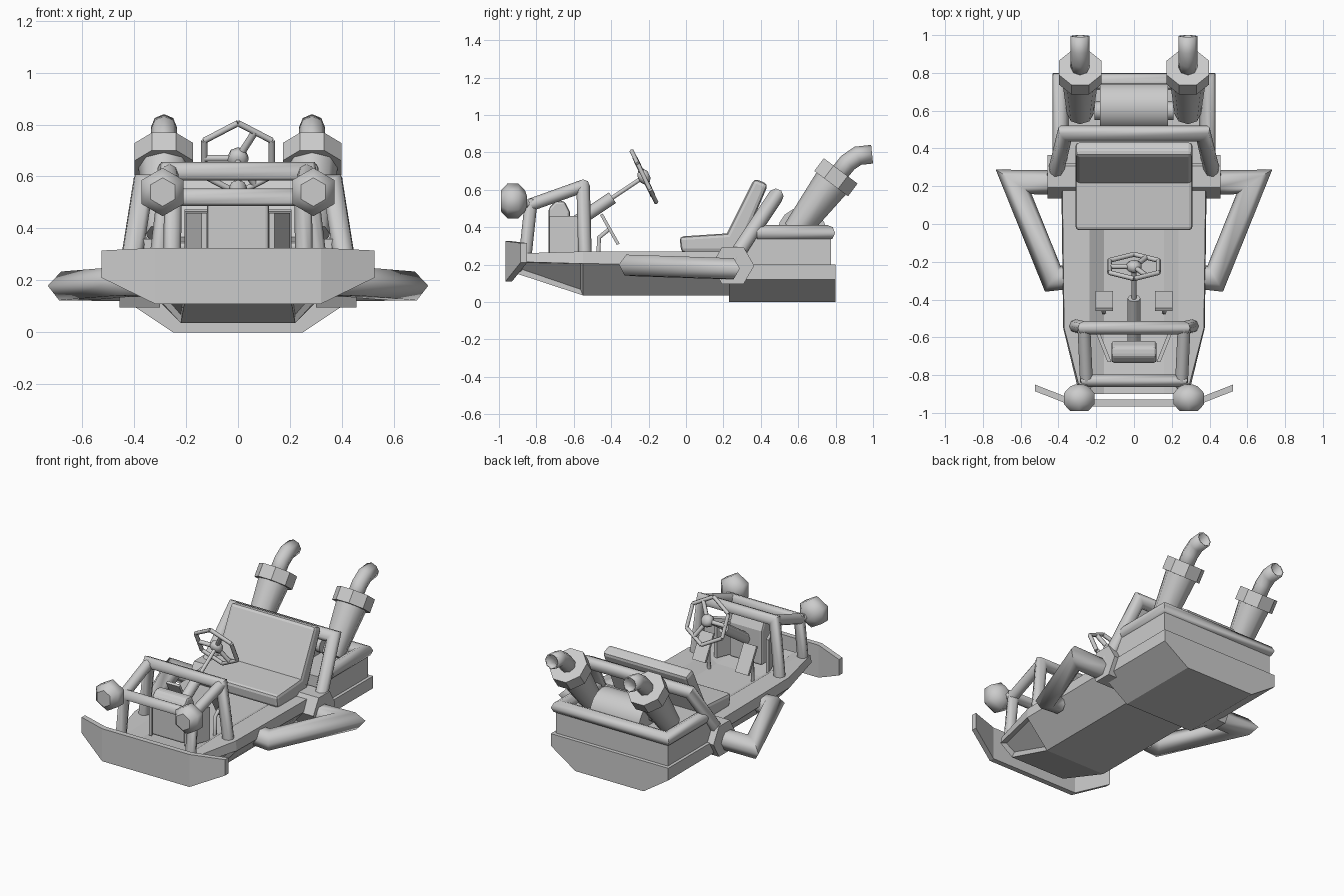
import bpy, bmesh
from math import cos, sin, pi, radians
from mathutils import Vector as V

if "Cube" in bpy.data.objects:
    bpy.data.objects.remove(bpy.data.objects["Cube"])

grey = bpy.data.materials.new("plain grey")
grey.use_nodes = True
grey.diffuse_color = (0.6, 0.6, 0.6, 1)
grey.node_tree.nodes["Principled BSDF"].inputs["Base Color"].default_value = (0.6, 0.6, 0.6, 1)


def skin(name, rings, caps=True, smooth=0, bevel=0, pockets=None):
    """Joins a row of equal rings into one skin."""
    bm = bmesh.new()
    rows = [[bm.verts.new(p) for p in ring] for ring in rings]
    n = len(rows[0])
    for a, b in zip(rows, rows[1:]):
        for i in range(n):
            j = (i + 1) % n
            bm.faces.new((a[i], a[j], b[j], b[i]))
    if caps:
        bm.faces.new(rows[0])
        bm.faces.new(rows[-1])
    bmesh.ops.recalc_face_normals(bm, faces=bm.faces)
    if pockets:
        chosen = [f for f in bm.faces if pockets(f.calc_center_median())]
        bmesh.ops.inset_individual(bm, faces=chosen, thickness=0.03, depth=-0.02)
    mesh = bpy.data.meshes.new(name)
    bm.to_mesh(mesh)
    bm.free()
    mesh.materials.append(grey)
    if smooth:
        mesh.shade_smooth()
        mesh.set_sharp_from_angle(angle=radians(smooth))
    ob = bpy.data.objects.new(name, mesh)
    bpy.context.scene.collection.objects.link(ob)
    if bevel:
        mod = ob.modifiers.new("soft edges", "BEVEL")
        mod.width, mod.segments = bevel, 2
    return ob


def circle(centre, axis, r, n, phase=0.0):
    side = axis.cross(V((0, 0, 1)) if abs(axis.z) < 0.9 else V((0, 1, 0))).normalized()
    up = side.cross(axis)
    angles = [2 * pi * (i + phase) / n for i in range(n)]
    return [centre + r * (side * cos(a) + up * sin(a)) for a in angles]


def tube(name, path, r, n=8, caps=True, closed=False):
    """Sweeps a ring along a path with mitred corners."""
    pts = [V(p) for p in path]
    dirs = [(b - a).normalized() for a, b in zip(pts, pts[1:])]
    rings = [circle(pts[0], dirs[0], r, n)]
    for k, d in enumerate(dirs):
        mitre = d + dirs[min(k + 1, len(dirs) - 1)]
        rings.append([v + d * ((pts[k + 1] - v).dot(mitre) / d.dot(mitre)) for v in rings[-1]])
    return skin(name, rings, caps, smooth=62)


def lathe(name, profile, origin, axis, n=8, phase=0.0, smooth=62):
    axis = V(axis).normalized()
    return skin(name, [circle(V(origin) + axis * t, axis, r, n, phase) for t, r in profile], smooth=smooth)


def prism(name, yz, x0, x1, bevel=0):
    return skin(name, [[(x, y, z) for y, z in yz] for x in (x0, x1)], bevel=bevel)


def box(name, x, y, z, bevel=0):
    return prism(name, [(y[0], z[0]), (y[1], z[0]), (y[1], z[1]), (y[0], z[1])], x[0], x[1], bevel)


# Floor pan with a sunken foot well and side pockets
def hull_ring(y, top, mid, low, z_top, z_mid, z_low, well):
    half = [(low, z_low), (mid, z_mid), (top, z_top), (0.235, z_top), (0.16, z_top - well)]
    return [(x, y, z) for x, z in half] + [(-x, y, z) for x, z in reversed(half)]


skin("floor_pan", [
    hull_ring(-0.9, 0.28, 0.29, 0.2, 0.26, 0.215, 0.15, 0.01),
    hull_ring(-0.55, 0.37, 0.375, 0.22, 0.27, 0.205, 0.035, 0.05),
    hull_ring(0.25, 0.38, 0.385, 0.22, 0.27, 0.2, 0.035, 0.05),
], pockets=lambda c: c.y < -0.6 and 0.08 < c.z < 0.19 and abs(c.x) > 0.2)

# Rear body: faceted skirt, upper box and padded rim
skirt = [(-0.25, 0), (0.25, 0), (0.43, 0.12), (0.43, 0.2), (-0.43, 0.2), (-0.43, 0.12)]
skin("rear_skirt", [[(x, y, z) for x, z in skirt] for y in (0.23, 0.8)])
box("rear_body", (-0.41, 0.41), (0.32, 0.775), (0.19, 0.36))
tube("rear_rim", [(0.39, 0.38, 0.37), (0.39, 0.755, 0.37), (-0.39, 0.755, 0.37), (-0.39, 0.38, 0.37)], 0.042)
lathe("engine_drum", [(-0.18, 0.13), (0.18, 0.13)], (0, 0.62, 0.375), (1, 0, 0), 16, smooth=35)
lathe("engine_axle", [(-0.21, 0.05), (0.21, 0.05)], (0, 0.6, 0.42), (1, 0, 0), 10)

# Bench seat and roll bar
prism("seat_cushion", [(-0.035, 0.35), (-0.025, 0.265), (0.3, 0.265), (0.27, 0.37)], -0.31, 0.31, 0.02)
prism("seat_back", [(0.2, 0.33), (0.365, 0.66), (0.44, 0.63), (0.29, 0.28)], -0.31, 0.31, 0.022)
tube("roll_bar", [(0.42, 0.25, 0.22), (0.365, 0.48, 0.565), (-0.365, 0.48, 0.565), (-0.42, 0.25, 0.22)], 0.042)

# Front cage
tube("cage_rear_hoop", [(0.31, -0.54, 0.24), (0.265, -0.55, 0.62), (-0.265, -0.55, 0.62), (-0.31, -0.54, 0.24)], 0.036)
tube("cage_front_hoop", [(0.255, -0.86, 0.24), (0.25, -0.83, 0.52), (-0.25, -0.83, 0.52), (-0.255, -0.86, 0.24)], 0.034)

# Bumper plate with swept wings
bumper = []
for x, y, low, high in [(-0.525, -0.87, 0.21, 0.315), (-0.32, -0.95, 0.11, 0.325),
                        (0.32, -0.95, 0.11, 0.325), (0.525, -0.87, 0.21, 0.315)]:
    bumper.append([(x, y - 0.015, low), (x, y - 0.015, high), (x, y + 0.02, high), (x, y + 0.02, low)])
skin("front_bumper", bumper)

# Console, steering column and wheel
prism("console", [(-0.735, 0.25), (-0.735, 0.5), (-0.7, 0.54), (-0.65, 0.54), (-0.62, 0.48), (-0.62, 0.25)],
      -0.12, 0.12, 0.015)
hub = V((0, -0.225, 0.67))
wheel_axis = V((0, 0.9, 0.43)).normalized()
column_foot = V((0, -0.645, 0.39))
column_mid = column_foot.lerp(hub, 0.6)
tube("column_sleeve", [column_foot, column_mid], 0.034)
tube("column_rod", [column_mid, hub], 0.013, 6)
rim_points = circle(hub, wheel_axis, 0.15, 6, 0.5)
for i, p in enumerate(rim_points):
    tube(f"wheel_rim_{i}", [p, rim_points[(i + 1) % 6]], 0.013, 6)
for i in (1, 3, 5):
    tube(f"wheel_spoke_{i}", [hub, rim_points[i].lerp(rim_points[i - 1], 0.5)], 0.014, 6)
lathe("wheel_hub", [(-0.03, 0.02), (-0.015, 0.04), (0.015, 0.04), (0.03, 0.02)], hub, wheel_axis)

for label, s in (("left", 1), ("right", -1)):
    # Headlamp with its bracket
    lathe(f"{label}_headlamp", [(-0.065, 0.055), (-0.03, 0.093), (0.03, 0.093), (0.065, 0.055), (0.075, 0.025)],
          (s * 0.29, -0.925, 0.54), (0, 1, 0), 6, 0.5, smooth=45)
    tube(f"{label}_lamp_bracket", [(s * 0.285, -0.9, 0.535), (s * 0.25, -0.82, 0.52)], 0.025, 6)
    tube(f"{label}_cage_bar", [(s * 0.252, -0.83, 0.52), (s * 0.265, -0.55, 0.62)], 0.034)

    # Slanted panel beside the console
    skin(f"{label}_console_panel", [[(s * x, y, 0.24), (s * x, y, 0.46), (s * (x + 0.02), y, 0.46), (s * (x + 0.02), y, 0.24)]
                                    for x, y in ((0.12, -0.73), (0.18, -0.58))])

    # Pedal
    prism(f"{label}_pedal", [(-0.46, 0.465), (-0.37, 0.305), (-0.355, 0.312), (-0.445, 0.473)], s * 0.11, s * 0.205)
    tube(f"{label}_pedal_stalk", [(s * 0.16, -0.47, 0.22), (s * 0.16, -0.465, 0.345), (s * 0.16, -0.41, 0.39)], 0.012, 6)

    # Side bar and its hub
    lathe(f"{label}_side_hub", [(0.3, 0.115), (0.457, 0.115)], (0, 0.25, 0.195), (s, 0, 0), 6, smooth=30)
    tube(f"{label}_side_bar", [(s * 0.42, 0.22, 0.175), (s * 0.637, 0.223, 0.178),
                               (s * 0.43, -0.29, 0.195), (s * 0.34, -0.28, 0.195)], 0.064, 6)

    # Exhaust: cone, collar and bent open pipe
    base, aim = (s * 0.285, 0.62, 0.425), (0, 0.6, 0.8)
    lathe(f"{label}_exhaust_cone", [(-0.06, 0.07), (0.28, 0.1)], base, aim)
    lathe(f"{label}_exhaust_collar", [(0.26, 0.122), (0.345, 0.122)], base, aim, phase=0.5, smooth=30)
    pipe = tube(f"{label}_exhaust_pipe", [(s * 0.285, 0.8, 0.665), (s * 0.285, 0.865, 0.745),
                                          (s * 0.285, 0.92, 0.782), (s * 0.285, 0.995, 0.79)], 0.05, caps=False)
    pipe.modifiers.new("wall", "SOLIDIFY").thickness = 0.008
